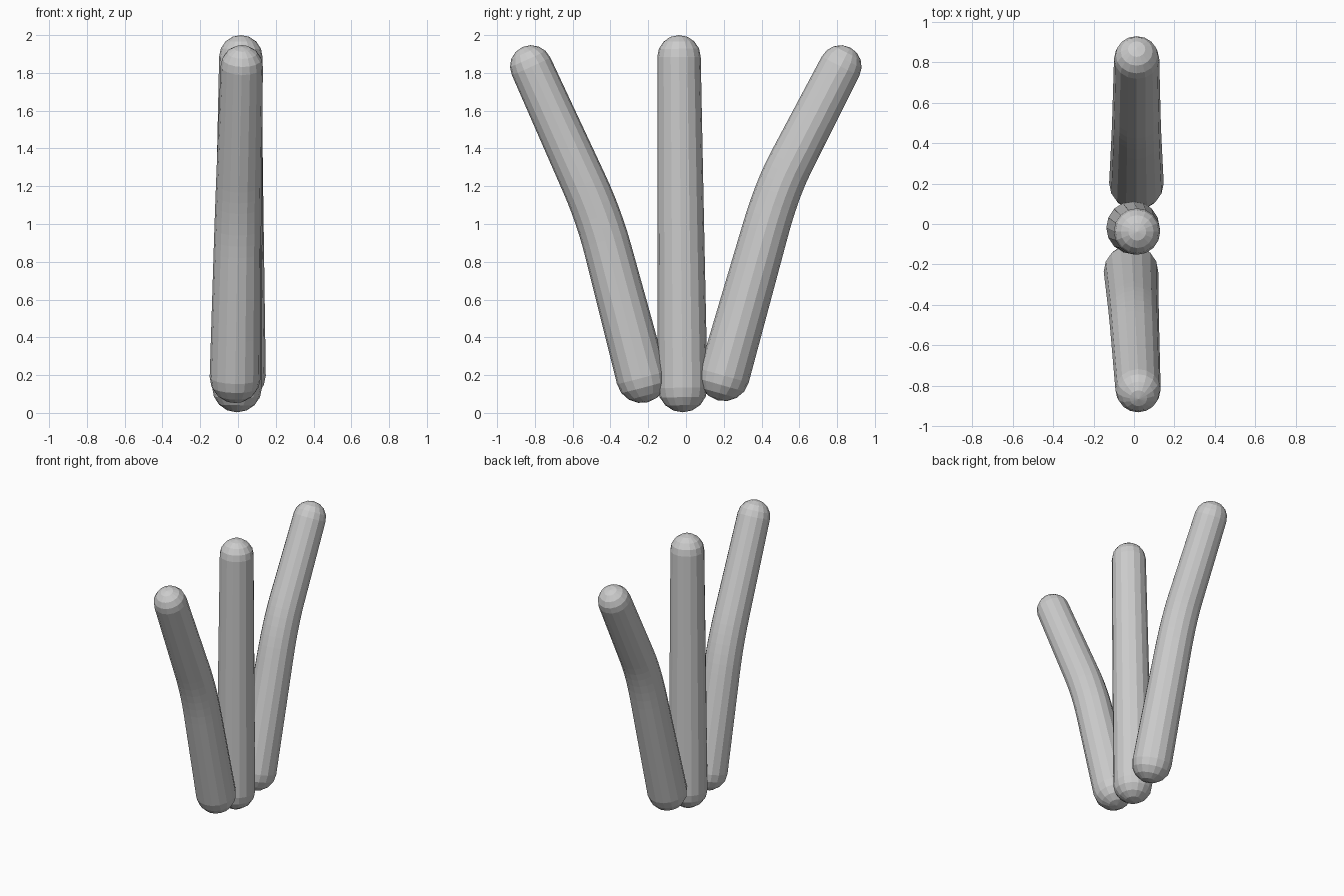
import bpy, bmesh, math
from mathutils import Vector

if "Cube" in bpy.data.objects:
    bpy.data.objects.remove(bpy.data.objects["Cube"])

grey = bpy.data.materials.new("plain_grey")
grey.use_nodes = True
colour = (0.6, 0.6, 0.6, 1)
grey.diffuse_color = colour
grey.node_tree.nodes["Principled BSDF"].inputs["Base Color"].default_value = colour

SIDES, CAP, STEPS = 16, 4, 12


def tube(name, start, bend, end, r0, r1, soft=0.22):
    """Tapered round-ended tube from start to end, softly bent at bend."""
    a, b, c = Vector(start), Vector(bend), Vector(end)
    p, q = b.lerp(a, soft), b.lerp(c, soft)
    path = [a, a.lerp(p, 0.33), a.lerp(p, 0.67)]
    for i in range(7):
        t = i / 6
        path.append(p.lerp(b, t).lerp(b.lerp(q, t), t))
    path += [q.lerp(c, 0.33), q.lerp(c, 0.67), c]

    # Rings: bottom cap, shaft, top cap
    rings = []
    d0, d1 = (b - a).normalized(), (c - b).normalized()
    angles = [math.pi / 2 * i / CAP for i in range(1, CAP)]
    for t in reversed(angles):
        rings.append((a - d0 * r0 * math.sin(t), d0, r0 * math.cos(t)))
    for i, pt in enumerate(path):
        d = (path[min(i + 1, len(path) - 1)] - path[max(i - 1, 0)]).normalized()
        f = (pt.z - a.z) / (c.z - a.z)
        rings.append((pt, d, r0 + (r1 - r0) * f))
    for t in angles:
        rings.append((c + d1 * r1 * math.sin(t), d1, r1 * math.cos(t)))

    bm = bmesh.new()
    loops = []
    for centre, d, r in rings:
        v = d.cross(Vector((1, 0, 0))).normalized()
        u = v.cross(d)
        turn = [2 * math.pi * k / SIDES for k in range(SIDES)]
        loops.append([bm.verts.new(centre + r * (u * math.cos(t) + v * math.sin(t)))
                      for t in turn])
    for lo, hi in zip(loops, loops[1:]):
        for k in range(SIDES):
            n = (k + 1) % SIDES
            bm.faces.new((lo[k], lo[n], hi[n], hi[k]))
    for loop, tip in ((loops[0], a - d0 * r0), (loops[-1], c + d1 * r1)):
        pole = bm.verts.new(tip)
        for k in range(SIDES):
            bm.faces.new((loop[k], loop[(k + 1) % SIDES], pole))
    bmesh.ops.recalc_face_normals(bm, faces=bm.faces)
    mesh = bpy.data.meshes.new(name)
    bm.to_mesh(mesh)
    bm.free()
    mesh.materials.append(grey)
    bpy.context.collection.objects.link(bpy.data.objects.new(name, mesh))


tube("middle_stalk", (-0.005, -0.018, 0.135), (0.005, -0.028, 1.0),
     (0.015, -0.037, 1.885), 0.132, 0.115)
tube("front_stalk", (-0.015, -0.235, 0.187), (0, -0.46, 1.04),
     (0.02, -0.82, 1.835), 0.135, 0.112)
tube("back_stalk", (0.012, 0.202, 0.197), (0.012, 0.48, 1.18),
     (0.013, 0.818, 1.835), 0.135, 0.112)
